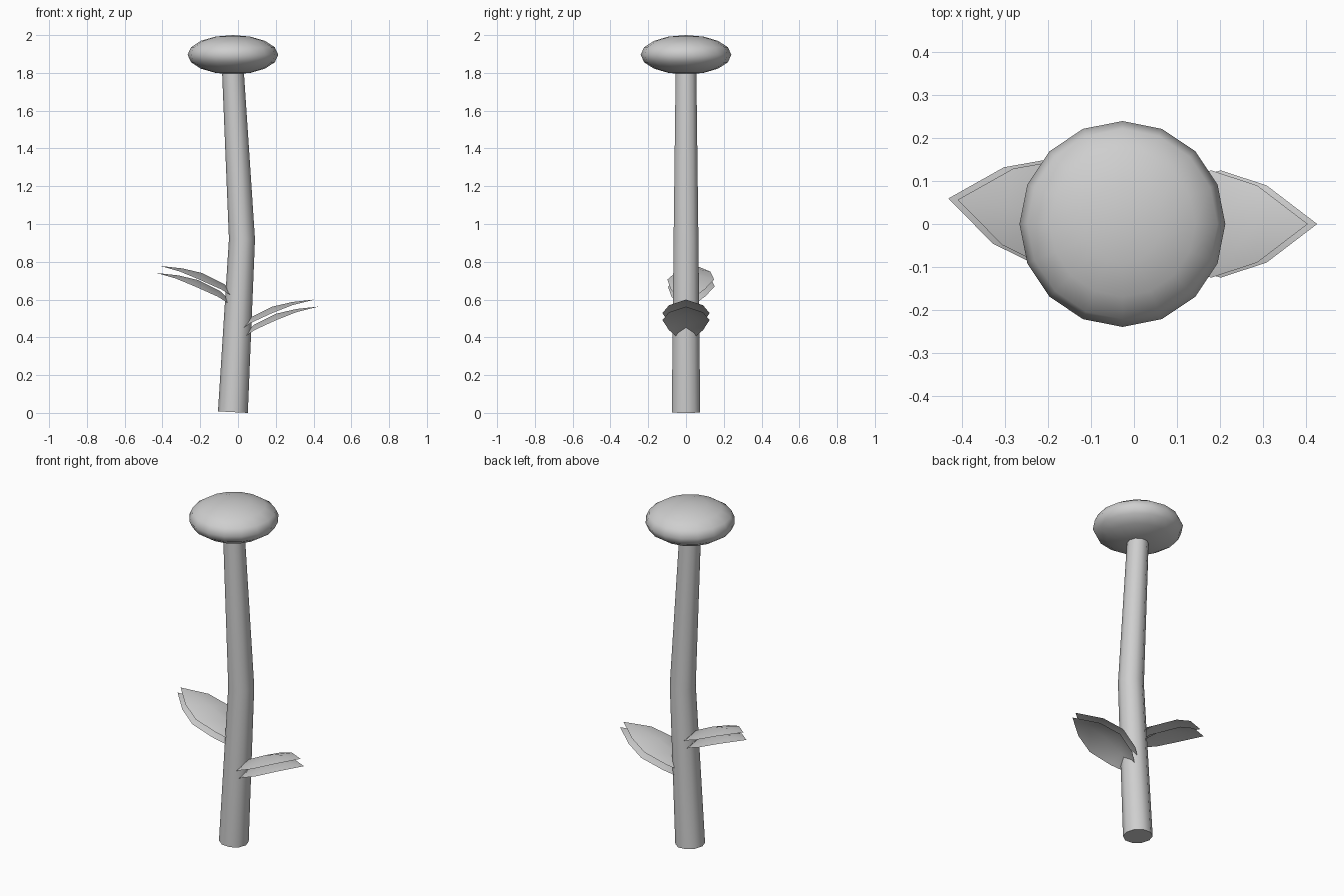
import bpy, bmesh, math

if "Cube" in bpy.data.objects:
    bpy.data.objects.remove(bpy.data.objects["Cube"])

grey = bpy.data.materials.new("light_grey")
grey.diffuse_color = (0.62, 0.62, 0.62, 1)
grey.use_nodes = True
grey.node_tree.nodes["Principled BSDF"].inputs["Base Color"].default_value = grey.diffuse_color


def finish(name, bm, closed=True):
    if closed:
        bmesh.ops.recalc_face_normals(bm, faces=bm.faces)
    mesh = bpy.data.meshes.new(name)
    bm.to_mesh(mesh)
    bm.free()
    mesh.materials.append(grey)
    ob = bpy.data.objects.new(name, mesh)
    bpy.context.collection.objects.link(ob)
    bpy.ops.object.select_all(action='DESELECT')
    ob.select_set(True)
    bpy.context.view_layer.objects.active = ob
    bpy.ops.object.shade_smooth_by_angle(angle=math.radians(50))
    return ob


# Stem: ten-sided tapered tube with one gentle bend
bm = bmesh.new()
rings = []
for x, z, r, tilt in [(-0.027, 0.004, 0.079, -0.052), (0.021, 0.92, 0.069, 0),
                      (-0.029, 1.85, 0.057, 0.052)]:
    ring = []
    for i in range(10):
        a = math.tau * i / 10
        dx = r * math.cos(a)
        ring.append(bm.verts.new((x + dx, r * math.sin(a), z + tilt * dx)))
    rings.append(ring)
for lo, hi in zip(rings, rings[1:]):
    for i in range(10):
        j = (i + 1) % 10
        bm.faces.new((lo[i], lo[j], hi[j], hi[i]))
bm.faces.new(rings[0][::-1])
bm.faces.new(rings[-1])
finish("stem", bm)

# Flower head: flattened sphere
bm = bmesh.new()
bmesh.ops.create_uvsphere(bm, u_segments=16, v_segments=8, radius=1)
for v in bm.verts:
    v.co = (v.co.x * 0.24 - 0.027, v.co.y * 0.24, v.co.z * 0.104 + 1.896)
finish("flower_head", bm)

# Leaf: x, half width, midrib height, edge height
LEAF = [(0.065, 0.09, 0.505, 0.475), (0.18, 0.125, 0.562, 0.528),
        (0.287, 0.09, 0.587, 0.57)]


def leaf(name, turn, shift, lift):
    bm = bmesh.new()
    c, s = math.cos(turn), math.sin(turn)

    # Upper sheet and a matching lower sheet
    for ox, oz in [(0, 0), (0.022, -0.037)]:
        def vert(x, y, z):
            x += ox
            return bm.verts.new((x * c - y * s + shift, x * s + y * c, z + oz + lift))
        base, tip = vert(-0.045, 0, 0.40), vert(0.405, 0, 0.60)
        rows = [(vert(x, -w, e), vert(x, 0, m), vert(x, w, e)) for x, w, m, e in LEAF]
        for k in (0, 1):
            bm.faces.new((base, rows[0][k], rows[0][k + 1]))
            for p, q in zip(rows, rows[1:]):
                bm.faces.new((p[k], q[k], q[k + 1], p[k + 1]))
            bm.faces.new((rows[-1][k], tip, rows[-1][k + 1]))
    # Every face looks upward
    for f in bm.faces:
        f.normal_update()
        if f.normal.z < 0:
            f.normal_flip()
    finish(name, bm, closed=False)


leaf("right_leaf", 0, 0, 0)
leaf("left_leaf", math.radians(172), -0.01, 0.178)
